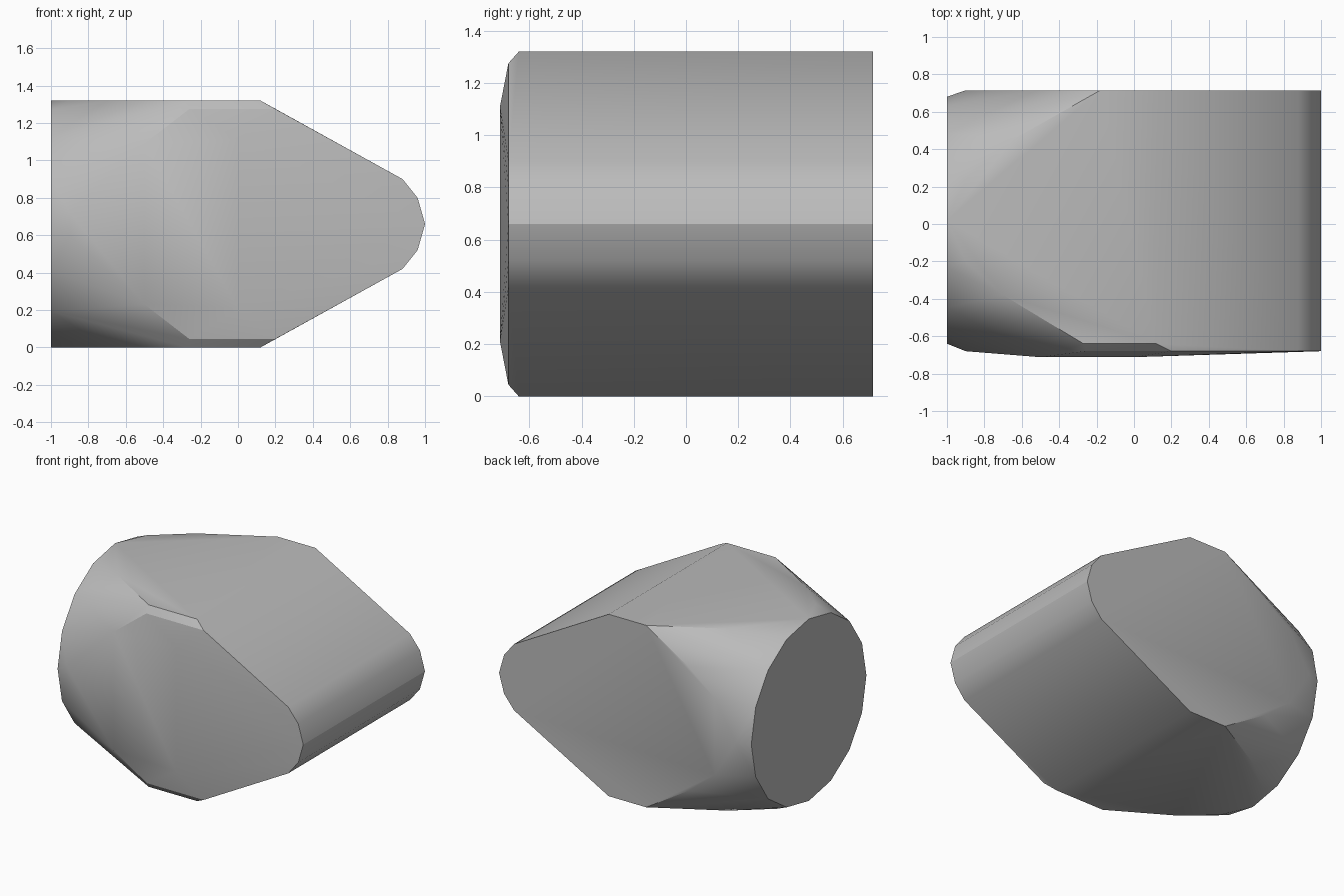
import bpy, bmesh, math

cube = bpy.data.objects.get("Cube")
if cube:
    bpy.data.objects.remove(cube, do_unlink=True)

MID = 0.66  # half height, also the mirror height
points = []


def mirrored(y, profile):
    """Add (x, height from the middle) points at depth y, above and below."""
    for x, h in profile:
        for side in (1, -1):
            points.append((x, y, MID + side * h))


# Rounded wedge nose, shared by the front and back ends
nose = [(0.88, 0.24), (0.96, 0.14), (1.0, 0.0)]

# Flat back end
mirrored(0.715, nose + [(0.12, MID), (-0.18, MID), (-0.52, 0.45),
                        (-0.73, 0.28), (-0.83, 0.1), (-0.9, 0.0)])

# Slightly bulged front end with a narrow chamfer
mirrored(-0.68, nose + [(0.2, 0.615), (-0.26, 0.615), (-0.9, 0.06)])
mirrored(-0.712, [(-0.5, 0.43), (0.0, 0.45)])
mirrored(-0.64, [(-0.27, MID), (0.12, MID)])

# Flat top and bottom edges beside the round end
for x, y in [(-0.7, -0.38), (-0.9, -0.2), (-0.9, 0.24), (-0.65, 0.45)]:
    mirrored(y, [(x, MID)])

# Round end disc
SEGMENTS = 16
for i in range(SEGMENTS):
    a = 2 * math.pi * i / SEGMENTS
    points.append((-1.0, 0.02 + MID * math.cos(a), MID + MID * math.sin(a)))

# Wrap all sections in one skin
bm = bmesh.new()
for p in points:
    bm.verts.new(p)
bmesh.ops.remove_doubles(bm, verts=bm.verts[:], dist=0.001)
bmesh.ops.convex_hull(bm, input=bm.verts[:])
loose = [v for v in bm.verts if not v.link_faces]
bmesh.ops.delete(bm, geom=loose, context='VERTS')
bmesh.ops.dissolve_limit(bm, angle_limit=math.radians(0.5),
                         verts=bm.verts[:], edges=bm.edges[:])
bmesh.ops.recalc_face_normals(bm, faces=bm.faces[:])
mesh = bpy.data.meshes.new("wedge_body")
bm.to_mesh(mesh)
bm.free()

body = bpy.data.objects.new("wedge_body", mesh)
bpy.context.collection.objects.link(body)

# Plain grey material
grey = bpy.data.materials.new("plain_grey")
grey.use_nodes = True
color = (0.5, 0.5, 0.5, 1.0)
grey.diffuse_color = color
grey.node_tree.nodes["Principled BSDF"].inputs["Base Color"].default_value = color
mesh.materials.append(grey)

# Smooth shading with sharp rims
bpy.ops.object.select_all(action='DESELECT')
body.select_set(True)
bpy.context.view_layer.objects.active = body
bpy.ops.object.shade_smooth_by_angle(angle=math.radians(30))
